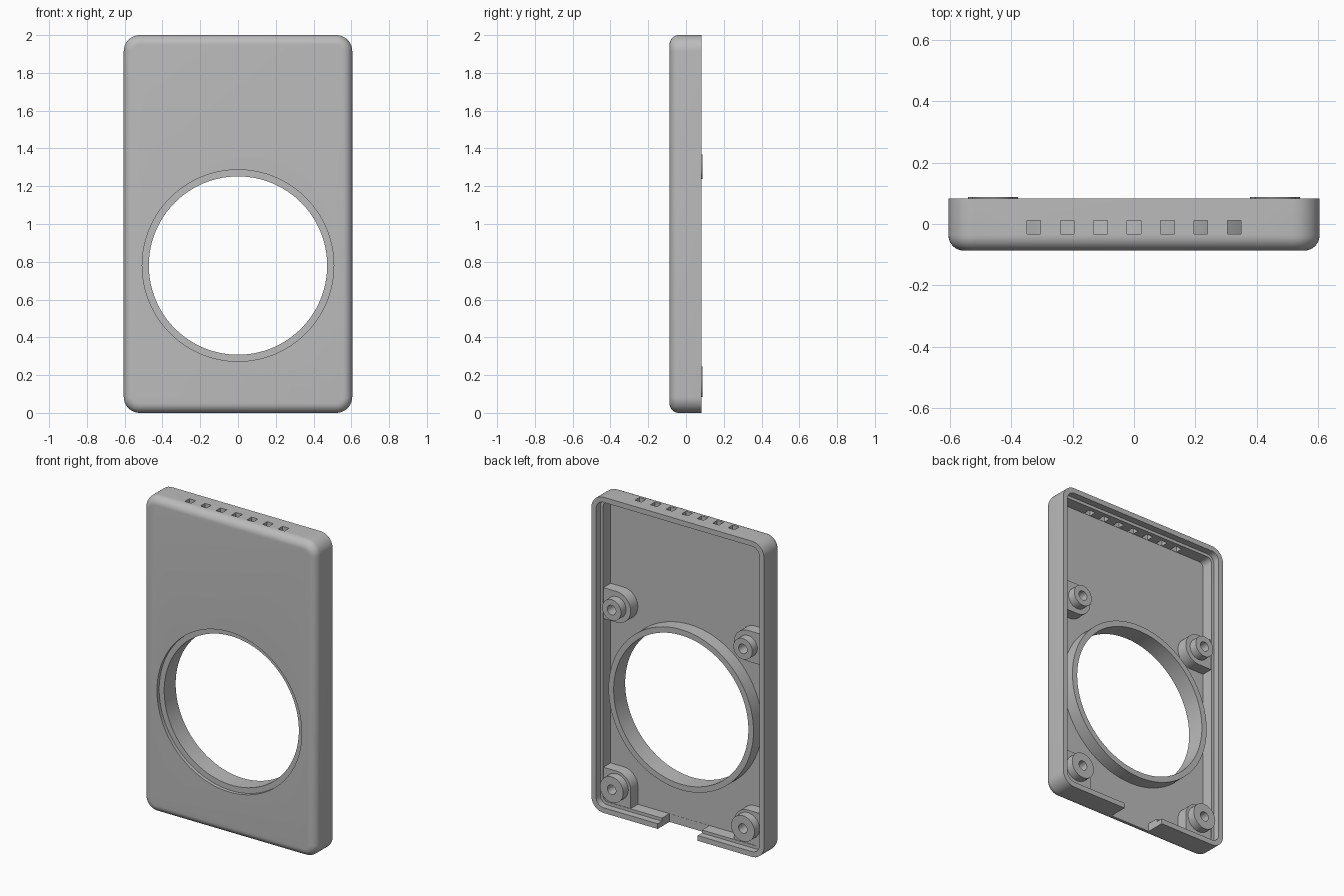
import bpy, bmesh, math
from mathutils import Matrix, Vector

if "Cube" in bpy.data.objects:
    bpy.data.objects.remove(bpy.data.objects["Cube"], do_unlink=True)

W, H, R = 0.605, 2.0, 0.085          # half width, height, corner radius
FRONT, RIM, FLOOR, STEP, TOP = -0.087, 0.083, -0.035, 0.04, 0.088
HOLE_Z, BORE, RING = 0.78, 0.472, 0.508

grey = bpy.data.materials.new("light_grey_plastic")
grey.use_nodes = True
colour = (0.5, 0.5, 0.5, 1)
grey.diffuse_color = colour
grey.node_tree.nodes["Principled BSDF"].inputs["Base Color"].default_value = colour


def make(name, bm):
    bmesh.ops.recalc_face_normals(bm, faces=bm.faces)
    mesh = bpy.data.meshes.new(name)
    bm.to_mesh(mesh)
    bm.free()
    mesh.materials.append(grey)
    ob = bpy.data.objects.new(name, mesh)
    bpy.context.collection.objects.link(ob)
    return ob


def rounded_loop(bm, inset, y, steps=10):
    """Rounded rectangle in the xz plane, inset from the outline."""
    r = max(R - inset, 0.012)
    cx, cz = W - inset - r, H / 2 - inset - r
    verts = []
    for q, (sx, sz) in enumerate([(1, 1), (-1, 1), (-1, -1), (1, -1)]):
        for i in range(steps + 1):
            a = math.pi / 2 * (q + i / steps)
            verts.append(bm.verts.new((sx * cx + r * math.cos(a), y,
                                       H / 2 + sz * cz + r * math.sin(a))))
    return verts


def cylinder(name, x, z, r, y0, y1, seg=48):
    bm = bmesh.new()
    m = Matrix.Translation((x, (y0 + y1) / 2, z)) @ Matrix.Rotation(math.pi / 2, 4, 'X')
    bmesh.ops.create_cone(bm, cap_ends=True, segments=seg, radius1=r, radius2=r,
                          depth=y1 - y0, matrix=m)
    return make(name, bm)


def box(name, lo, hi):
    bm = bmesh.new()
    lo, hi = Vector(lo), Vector(hi)
    size = Matrix.Diagonal((*(hi - lo), 1))
    bmesh.ops.create_cube(bm, size=1, matrix=Matrix.Translation((lo + hi) / 2) @ size)
    return make(name, bm)


def combine(target, tool, operation):
    mod = target.modifiers.new(operation, 'BOOLEAN')
    mod.operation, mod.object, mod.solver = operation, tool, 'EXACT'
    bpy.context.view_layer.objects.active = target
    bpy.ops.object.modifier_apply(modifier=mod.name)
    bpy.data.objects.remove(tool, do_unlink=True)


# Shell: filleted front, thin rim, inner step and recessed floor
bm = bmesh.new()
fillet = 0.05
profile = []
for i in range(9):
    a = math.pi / 2 * i / 8
    profile.append((fillet * (1 - math.sin(a)), FRONT + fillet * (1 - math.cos(a))))
profile += [(0, RIM), (0.033, RIM), (0.033, STEP), (0.052, STEP), (0.052, FLOOR)]
loops = [rounded_loop(bm, *p) for p in profile]
for a, b in zip(loops, loops[1:]):
    for i in range(len(a)):
        j = (i + 1) % len(a)
        bm.faces.new((a[i], a[j], b[j], b[i]))
bm.faces.new(loops[0])
bm.faces.new(loops[-1])
shell = make("case_shell", bm)

# Round collar around the opening
combine(shell, cylinder("collar", 0, HOLE_Z, RING, FLOOR - 0.03, 0.05, 128), 'UNION')

# Screw posts standing on pads that join the walls
BASE, PAD, PAD_TOP = FLOOR - 0.02, 0.098, STEP - 0.003
for side in (1, -1):
    x = side * 0.46
    for z, radius, lower in ((0.165, 0.0815, True), (1.303, 0.066, False)):
        x0, x1 = sorted((x, side * 0.57))
        combine(shell, cylinder("pad", x, z, PAD, BASE, PAD_TOP), 'UNION')
        combine(shell, box("pad_arm", (x0, BASE, 0.035 if lower else z - PAD),
                           (x1, PAD_TOP, z + PAD)), 'UNION')
        if lower:
            x0, x1 = sorted((x - side * PAD, side * 0.56))
            combine(shell, box("pad_foot", (x0, BASE, 0.035), (x1, PAD_TOP, z)), 'UNION')
        combine(shell, cylinder("post", x, z, radius, 0, TOP), 'UNION')
        combine(shell, cylinder("screw_hole", x, z, 0.03, -0.02, 0.2, 24), 'DIFFERENCE')

# Opening with a shallow seat on the front
combine(shell, cylinder("bore", 0, HOLE_Z, BORE, -0.3, 0.3, 128), 'DIFFERENCE')
combine(shell, cylinder("seat", 0, HOLE_Z, RING - 0.001, -0.3, -0.065, 128), 'DIFFERENCE')

# Row of square vents through the top wall
for i in range(-3, 4):
    x = i * 0.109
    combine(shell, box("vent", (x - 0.0225, -0.033, 1.9), (x + 0.0225, 0.012, 2.1)),
            'DIFFERENCE')

# Cable notch through the bottom wall
combine(shell, box("notch", (-0.14, FLOOR + 0.001, -0.1), (0.14, 0.2, 0.07)), 'DIFFERENCE')

bpy.ops.object.select_all(action='DESELECT')
shell.select_set(True)
bpy.context.view_layer.objects.active = shell
bpy.ops.object.shade_smooth_by_angle(angle=math.radians(30))
